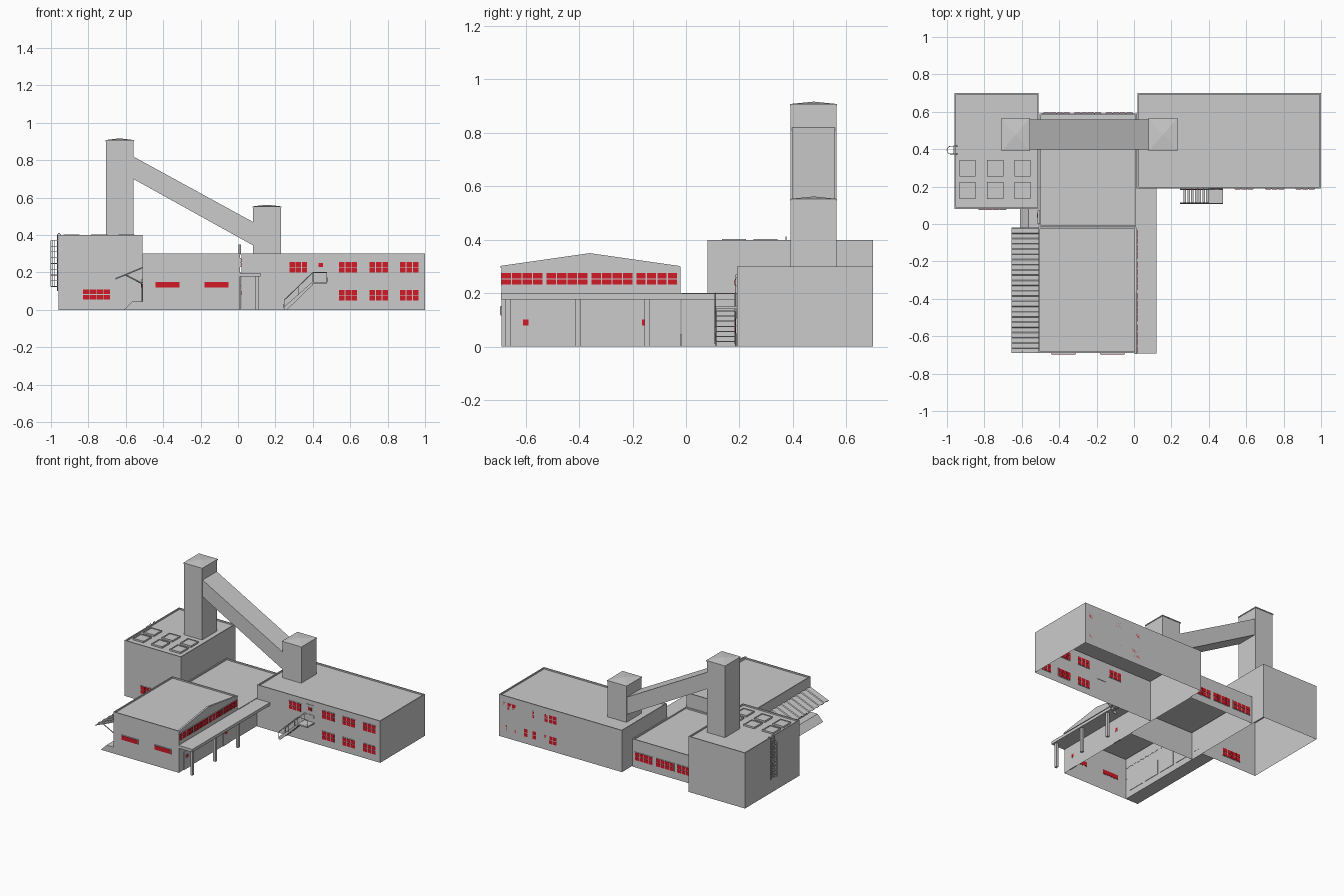
import bpy, bmesh, math
from mathutils import Vector, Matrix

if "Cube" in bpy.data.objects:
    bpy.data.objects.remove(bpy.data.objects["Cube"])

red = bpy.data.materials.new("red_glass")
red.diffuse_color = (0.65, 0.01, 0.02, 1)
red.use_nodes = True
red.node_tree.nodes["Principled BSDF"].inputs["Base Color"].default_value = red.diffuse_color


def finish(name, bm, mat=None):
    me = bpy.data.meshes.new(name)
    bm.to_mesh(me)
    bm.free()
    ob = bpy.data.objects.new(name, me)
    bpy.context.collection.objects.link(ob)
    if mat:
        me.materials.append(mat)
    return ob


def add_box(bm, x0, x1, y0, y1, z0, z1):
    m = Matrix.Translation(((x0 + x1) / 2, (y0 + y1) / 2, (z0 + z1) / 2))
    m = m @ Matrix.Diagonal((x1 - x0, y1 - y0, z1 - z0, 1))
    return bmesh.ops.create_cube(bm, size=1, matrix=m)["verts"]


def boxes(name, items, mat=None):
    bm = bmesh.new()
    for b in items:
        add_box(bm, *b)
    return finish(name, bm, mat)


def shell(name, x0, x1, y0, y1, z0, z1, rim=0.01, drop=0.01):
    """Open-bottomed block with a low parapet round a sunken flat roof."""
    bm = bmesh.new()
    add_box(bm, x0, x1, y0, y1, z0, z1)
    bm.normal_update()
    top = next(f for f in bm.faces if f.normal.z > 0.9)
    bottom = next(f for f in bm.faces if f.normal.z < -0.9)
    bmesh.ops.delete(bm, geom=[bottom], context='FACES_ONLY')
    if rim:
        bmesh.ops.inset_individual(bm, faces=[top], thickness=rim)
        roof = bmesh.ops.extrude_face_region(bm, geom=[top])
        bmesh.ops.translate(bm, vec=(0, 0, -drop),
                            verts=[v for v in roof["geom"] if isinstance(v, bmesh.types.BMVert)])
        if top.is_valid:
            bmesh.ops.delete(bm, geom=[top], context='FACES_ONLY')
    return finish(name, bm)


def prism(name, axis, pts, a, b):
    """Profile extruded along x (points are y,z) or along y (points are x,z)."""
    bm = bmesh.new()
    place = (lambda p, t: (t, p[0], p[1])) if axis == 'x' else (lambda p, t: (p[0], t, p[1]))
    f = bm.faces.new([bm.verts.new(place(p, a)) for p in pts])
    r = bmesh.ops.extrude_face_region(bm, geom=[f])
    bmesh.ops.translate(bm, vec=Vector(place((0, 0), b - a)),
                        verts=[v for v in r["geom"] if isinstance(v, bmesh.types.BMVert)])
    bmesh.ops.recalc_face_normals(bm, faces=bm.faces)
    return finish(name, bm)


def window(name, axis, pos, u0, u1, z0, z1, cols=1, rows=1, gap=0.004):
    """Red panes in a thin grey frame; axis is the wall normal."""
    def slab(a, b, c, d, t):
        return (pos - t, pos + t, a, b, c, d) if axis == 'x' else (a, b, pos - t, pos + t, c, d)
    w, h = (u1 - u0 + gap) / cols, (z1 - z0 + gap) / rows
    boxes(name + "_panes", [slab(u0 + i * w, u0 + (i + 1) * w - gap, z0 + j * h, z0 + (j + 1) * h - gap, 0.005)
                            for i in range(cols) for j in range(rows)], red)
    e = 0.003
    boxes(name + "_frame", [slab(u0 - e, u1 + e, z0 - e, z1 + e, 0.003)])


def tube(name, paths, radius):
    cu = bpy.data.curves.new(name, 'CURVE')
    cu.dimensions = '3D'
    cu.bevel_depth, cu.bevel_resolution, cu.use_fill_caps = radius, 0, True
    for path in paths:
        s = cu.splines.new('POLY')
        s.points.add(len(path) - 1)
        for p, q in zip(s.points, path):
            p.co = (*q, 1)
    ob = bpy.data.objects.new(name, cu)
    bpy.context.collection.objects.link(ob)
    return ob


# Main building blocks
shell("tower_block", -0.96, -0.51, 0.08, 0.70, 0, 0.40)
shell("office_block", 0.02, 1.0, 0.19, 0.70, 0, 0.30)
shell("front_hall", -0.51, 0.012, -0.69, -0.02, 0, 0.30)
shell("link_block", -0.505, 0.015, -0.016, 0.59, 0, 0.20)
prism("hall_gable", 'x', [(-0.695, 0.295), (-0.695, 0.302), (-0.36, 0.35), (-0.025, 0.302), (-0.025, 0.295)],
      0.003, 0.016)

# Conveyor towers with shallow pyramid caps
for side, x0, x1, z0, z1 in (("tall", -0.705, -0.56, 0.385, 0.905), ("short", 0.08, 0.23, 0.285, 0.55)):
    shell(side + "_shaft", x0, x1, 0.392, 0.563, z0, z1, rim=0)
    bm = bmesh.new()
    vs = add_box(bm, x0 - 0.003, x1 + 0.003, 0.389, 0.566, z1 - 0.004, z1 + 0.003)
    bm.normal_update()
    top = next(f for f in bm.faces if f.normal.z > 0.9)
    apex = bmesh.ops.poke(bm, faces=[top])["verts"][0]
    apex.co.z += 0.009
    finish(side + "_shaft_cap", bm)
prism("conveyor_gallery", 'y', [(-0.56, 0.70), (-0.56, 0.82), (0.08, 0.47), (0.08, 0.345)], 0.397, 0.558)

# Skylights on the tower roof
for i, x in enumerate((-0.89, -0.742, -0.596)):
    for j, y in enumerate((0.18, 0.298)):
        shell(f"skylight_{i}_{j}", x - 0.043, x + 0.043, y - 0.045, y + 0.045, 0.385, 0.402, 0.01, 0.004)

# Windows
for i, x in enumerate((0.54, 0.704, 0.867)):
    for j, z in enumerate((0.05, 0.2)):
        for side, y in (("front", 0.19), ("back", 0.70)):
            window(f"office_{side}_window_{i}_{j}", 'y', y - (0.005 if side == "back" else 0),
                   x, x + 0.097, z, z + 0.055, 3, 2)
window("office_stair_window", 'y', 0.19, 0.275, 0.37, 0.2, 0.255, 3, 2)
window("tower_window", 'y', 0.08, -0.83, -0.685, 0.055, 0.108, 4, 2)
for i, x in enumerate((-0.44, -0.178)):
    window(f"hall_front_window_{i}", 'y', -0.692, x, x + 0.127, 0.12, 0.15)
for i in range(3):
    x = -0.485 + i * 0.168
    window(f"link_back_window_{i}", 'y', 0.59, x, x + 0.14, 0.055, 0.11, 4, 2)
for i in range(4):
    y = -0.69 + i * 0.168
    window(f"hall_side_window_{i}", 'x', 0.013, y, y + 0.153, 0.232, 0.275, 4, 2)

# Doors with small red panes
for i, y in enumerate((-0.60, -0.155)):
    boxes(f"side_door_{i}", [(0.009, 0.016, y - 0.035, y + 0.035, 0, 0.13)])
    window(f"side_door_pane_{i}", 'x', 0.014, y - 0.01, y + 0.01, 0.08, 0.102)
boxes("office_door", [(0.405, 0.47, 0.186, 0.193, 0.15, 0.27)])
window("office_door_pane", 'y', 0.187, 0.43, 0.455, 0.23, 0.25)
boxes("dock_door", [(-0.516, -0.504, 0.0, 0.072, 0.045, 0.165)])
window("dock_door_pane", 'x', -0.514, 0.035, 0.055, 0.12, 0.142)
for i in range(4):
    y = -0.65 + i * 0.155
    boxes(f"loading_door_{i}", [(-0.514, -0.507, y, y + 0.13, 0.045, 0.15)])

# Right canopy and its posts
boxes("side_canopy", [(0.01, 0.12, -0.692, 0.19, 0.177, 0.198)])
for i, y in enumerate((-0.665, -0.405, -0.145)):
    boxes(f"canopy_post_{i}", [(0.093, 0.11, y - 0.01, y + 0.01, 0, 0.18)])

# Loading dock
prism("loading_dock", 'y', [(-0.61, 0), (-0.565, 0.045), (-0.51, 0.045), (-0.51, 0)], -0.69, 0.08)

# Corrugated left awning with brackets
bm = bmesh.new()
period, ribs = 0.67 / 12, 12
profile = [(-0.69 + (i + f) * period, h) for i in range(ribs)
           for f, h in ((0, 0), (0.42, 0), (0.5, 0.005), (0.92, 0.005))] + [(-0.02, 0)]
rows = [[bm.verts.new((x, y, z + h)) for y, h in profile] for x, z in ((-0.655, 0.165), (-0.51, 0.225))]
for i in range(len(profile) - 1):
    bm.faces.new((rows[0][i], rows[1][i], rows[1][i + 1], rows[0][i + 1]))
bmesh.ops.recalc_face_normals(bm, faces=bm.faces)
awning = finish("loading_awning", bm)
awning.modifiers.new("thickness", 'SOLIDIFY').thickness = 0.003
tube("awning_brackets", [[(-0.60, y, 0.186), (-0.51, y, 0.14)] for y in (-0.68, -0.46, -0.25, -0.03)], 0.004)

# Outside stair with landing and railings
n = 7
boxes("stair_treads", [(0.265 + i * 0.02, 0.279 + i * 0.02, 0.113, 0.187, 0.017 + i * 0.019, 0.021 + i * 0.019)
                       for i in range(n)])
boxes("stair_landing", [(0.398, 0.476, 0.11, 0.19, 0.14, 0.15)])
for i, y in enumerate((0.11, 0.184)):
    prism(f"stair_stringer_{i}", 'y', [(0.245, 0), (0.245, 0.015), (0.398, 0.15), (0.398, 0.132), (0.262, 0)],
          y, y + 0.005)
    tube(f"stair_rail_{i}", [[(0.247, y, 0.01), (0.247, y, 0.052), (0.40, y, 0.2), (0.475, y, 0.2), (0.475, y, 0.15)],
                             [(0.40, y, 0.2), (0.40, y, 0.15)], [(0.322, y, 0.07), (0.322, y, 0.125)]], 0.0025)

# Caged roof ladder on the left wall
yc, r = 0.395, 0.021


def hoop(t):
    return (-0.979 - r * math.sin(t), yc + r * math.cos(t))


angles = [math.pi * i / 8 for i in range(9)]
tube("ladder_hoops", [[(-0.962, yc + r, z)] + [(*hoop(t), z) for t in angles] + [(-0.962, yc - r, z)]
                      for z in [0.125 + 0.0308 * i for i in range(9)]], 0.0018)
tube("ladder_cage_bars", [[(*hoop(t), 0.125), (*hoop(t), 0.371)] for t in angles[::2]], 0.0015)
tube("ladder_rails", [[(-0.966, y, 0.1), (-0.966, y, 0.40), (-0.957, y, 0.41), (-0.945, y, 0.395)]
                      for y in (yc - r, yc + r)], 0.0025)
tube("ladder_rungs", [[(-0.966, yc - r, z), (-0.966, yc + r, z)] for z in [0.11 + 0.02 * i for i in range(15)]], 0.0015)
